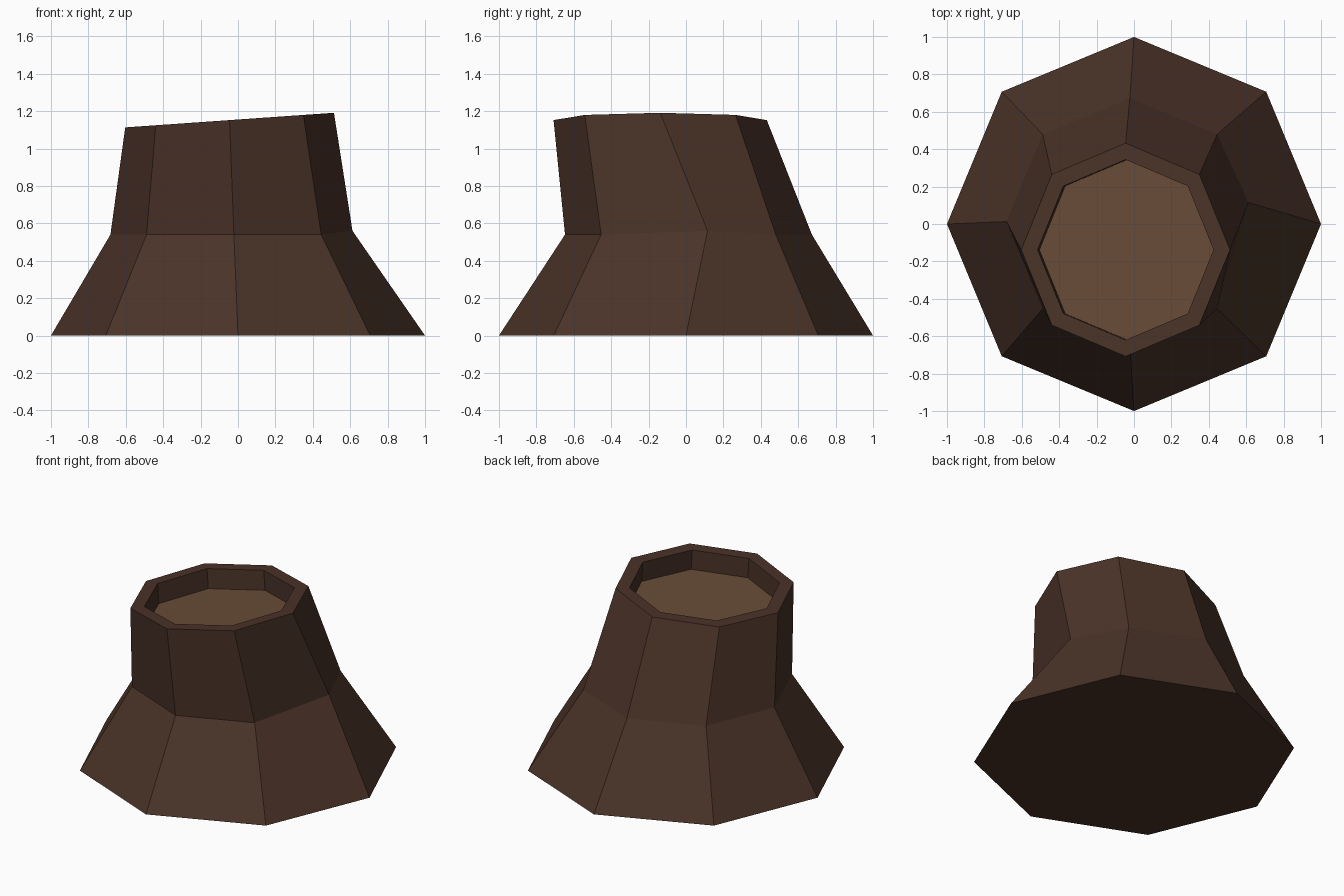
import bpy, bmesh, math
from mathutils import Vector

SIDES = 8
TILT = 0.07      # slope of the sawn top along x
CENTRE = Vector((-0.045, -0.138, 1.152))

if "Cube" in bpy.data.objects:
    bpy.data.objects.remove(bpy.data.objects["Cube"], do_unlink=True)


def material(name, rgb):
    mat = bpy.data.materials.new(name)
    mat.use_nodes = True
    mat.diffuse_color = (*rgb, 1)
    mat.node_tree.nodes["Principled BSDF"].inputs["Base Color"].default_value = (*rgb, 1)
    return mat


def ring(bm, centre, rx, ry, tilt=0.0):
    """Octagonal ring of vertices, sloping along x by tilt."""
    verts = []
    for i in range(SIDES):
        a = math.tau * i / SIDES
        x, y = rx * math.cos(a), ry * math.sin(a)
        verts.append(bm.verts.new(centre + Vector((x, y, tilt * x))))
    return verts


def bridge(bm, lower, upper):
    for i in range(SIDES):
        j = (i + 1) % SIDES
        bm.faces.new((lower[i], lower[j], upper[j], upper[i]))


def finish(name, bm, mat):
    mesh = bpy.data.meshes.new(name)
    bm.to_mesh(mesh)
    bm.free()
    mesh.materials.append(mat)
    obj = bpy.data.objects.new(name, mesh)
    bpy.context.collection.objects.link(obj)
    return obj


bark = material("dark_bark", (0.0685, 0.0331, 0.0212))
wood = material("cut_wood", (0.138, 0.072, 0.037))
floor_centre = CENTRE + Vector((TILT, 0, -1)) * 0.135

# Bark shell: flared foot, leaning trunk, flat rim and recess wall
bm = bmesh.new()
foot = ring(bm, Vector((0, 0, 0)), 1, 1)
waist = ring(bm, Vector((-0.022, 0.013, 0.54)), 0.66, 0.66)
waist[0].co = (0.612, 0.115, 0.56)   # bulge on one corner
rim = ring(bm, CENTRE, 0.558, 0.57, TILT)
lip = ring(bm, CENTRE, 0.47, 0.482, TILT)
well = ring(bm, floor_centre, 0.47, 0.482, TILT)
rings = [foot, waist, rim, lip, well]
for lower, upper in zip(rings, rings[1:]):
    bridge(bm, lower, upper)
bm.faces.new(reversed(foot))
finish("stump_bark", bm, bark)

# Sawn wood at the bottom of the recess
bm = bmesh.new()
bm.faces.new(ring(bm, floor_centre, 0.47, 0.482, TILT))
finish("sawn_top", bm, wood)
